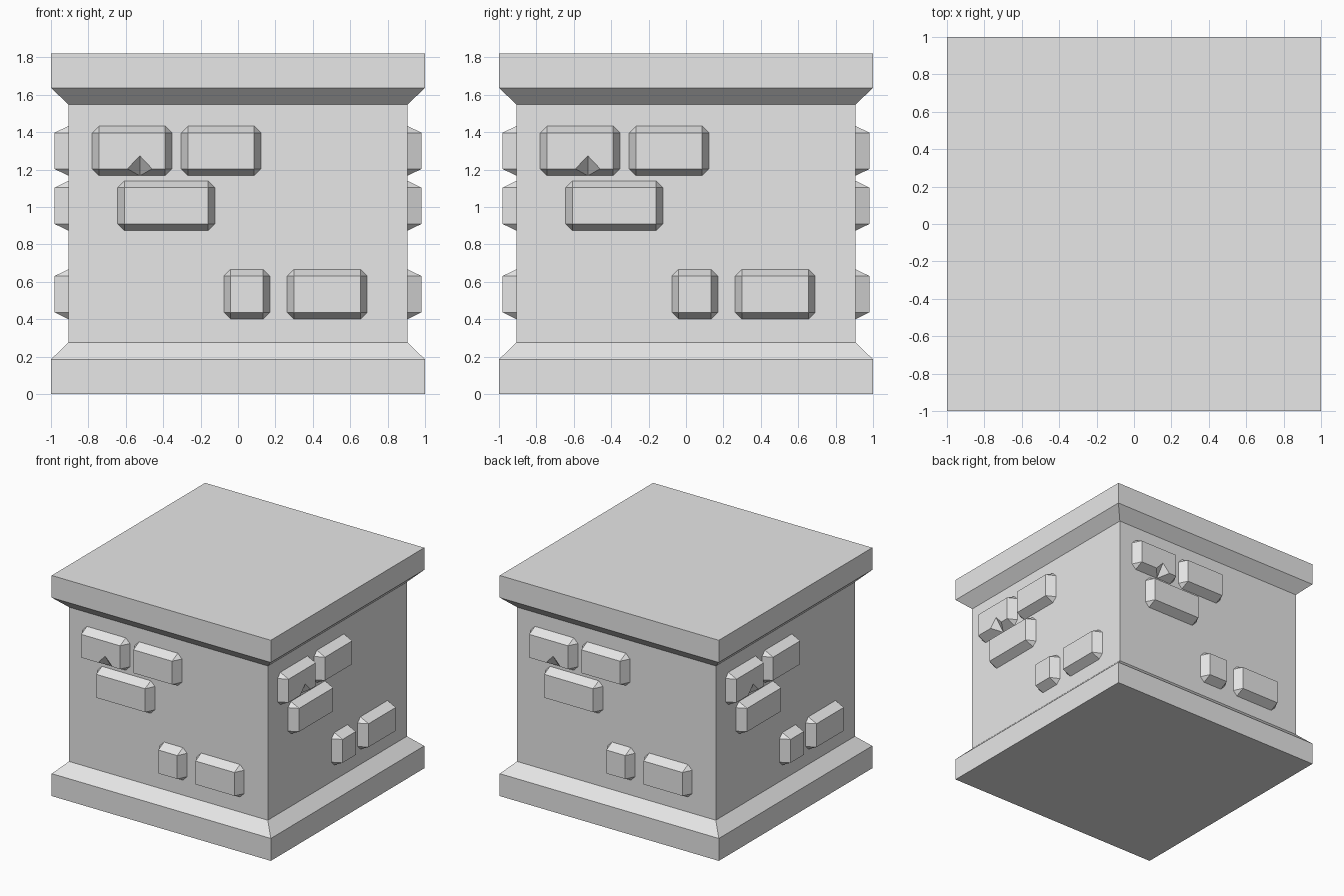
import bpy, bmesh, math

cube = bpy.data.objects.get("Cube")
if cube:
    bpy.data.objects.remove(cube, do_unlink=True)

WALL, FRONT, BEVEL = 0.907, 0.982, 0.037

stone = bpy.data.materials.new("grey_stone")
stone.use_nodes = True
GREY = (0.8, 0.8, 0.8, 1)
stone.diffuse_color = GREY
stone.node_tree.nodes["Principled BSDF"].inputs["Base Color"].default_value = GREY


def finish(bm, name):
    bmesh.ops.recalc_face_normals(bm, faces=bm.faces)
    mesh = bpy.data.meshes.new(name)
    bm.to_mesh(mesh)
    bm.free()
    mesh.materials.append(stone)
    return mesh


def place(name, mesh, turn=0):
    ob = bpy.data.objects.new(name, mesh)
    ob.rotation_euler.z = turn * math.pi / 2
    bpy.context.collection.objects.link(ob)


def pillar_mesh(profile):
    """Square rings of (half width, height), joined and capped."""
    bm = bmesh.new()
    rings = [[bm.verts.new((sx * w, sy * w, z))
              for sx, sy in ((-1, -1), (1, -1), (1, 1), (-1, 1))]
             for w, z in profile]
    for low, high in zip(rings, rings[1:]):
        for i in range(4):
            j = (i + 1) % 4
            bm.faces.new((low[i], low[j], high[j], high[i]))
    bm.faces.new(rings[0][::-1])
    bm.faces.new(rings[-1])
    return finish(bm, "pillar")


def brick_mesh(name, x0, x1, z0, z1, chip=None):
    """Brick on the front wall with sloped sides and cut corners."""
    bm = bmesh.new()

    def v(x, z, y=FRONT):
        return bm.verts.new((x, -y, z))

    b = BEVEL
    # each corner: front point, then two points on the wall, counter-clockwise
    corners = []
    for x, z, sx, sz in ((x0, z0, 1, 1), (x1, z0, -1, 1), (x1, z1, -1, -1), (x0, z1, 1, -1)):
        pair = [v(x, z + sz * b, WALL), v(x + sx * b, z, WALL)]
        if sx != sz:
            pair.reverse()
        corners.append((v(x + sx * b, z + sz * b), *pair))
    front = [c[0] for c in corners]
    for i, (inner, first, second) in enumerate(corners):
        nxt, wall_nxt, _ = corners[(i + 1) % 4]
        bm.faces.new((inner, first, second))
        if i or chip is None:
            bm.faces.new((inner, second, wall_nxt, nxt))
        else:
            # notch broken out of the lower edge
            half, rise = 0.066, 0.07
            left, right = v(chip - half, z0 + b), v(chip + half, z0 + b)
            peak, root = v(chip, z0 + b + rise), v(chip, z0, WALL)
            bm.faces.new((inner, second, root, left))
            bm.faces.new((right, root, wall_nxt, nxt))
            bm.faces.new((left, root, peak))
            bm.faces.new((peak, root, right))
            front[1:1] = [left, peak, right]
    bm.faces.new(front)
    return finish(bm, name)


# pillar with flared base and cap
place("pillar", pillar_mesh([(1, 0), (1, 0.185), (WALL, 0.275),
                             (WALL, 1.548), (1, 1.637), (1, 1.82)]))

# raised bricks, repeated on all four walls
bricks = {
    "chipped_brick": (-0.78, -0.352, 1.167, 1.433, -0.525),
    "upper_brick": (-0.304, 0.123, 1.167, 1.433),
    "middle_brick": (-0.643, -0.124, 0.873, 1.14),
    "small_brick": (-0.076, 0.17, 0.4, 0.667),
    "lower_brick": (0.263, 0.691, 0.4, 0.667),
}
for name, spec in bricks.items():
    mesh = brick_mesh(name, *spec)
    for turn, side in enumerate(("front", "right", "back", "left")):
        place(f"{side}_{name}", mesh, turn)
